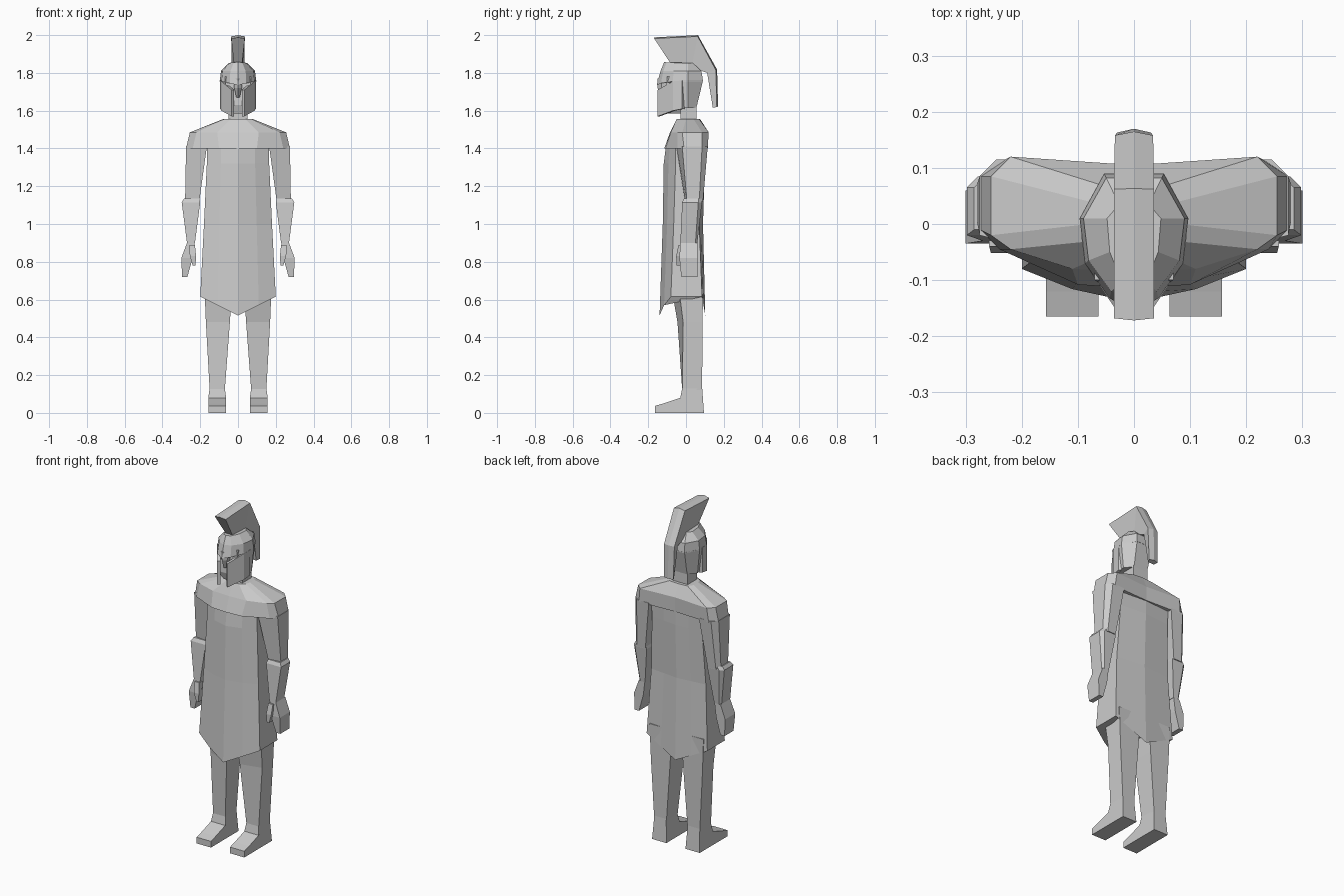
import bpy, bmesh
from mathutils import Vector

old = bpy.data.objects.get("Cube")
if old:
    bpy.data.objects.remove(old, do_unlink=True)

stone = bpy.data.materials.new("plain_grey")
stone.use_nodes = True
stone.diffuse_color = (.6, .6, .6, 1)
stone.node_tree.nodes["Principled BSDF"].inputs["Base Color"].default_value = (.6, .6, .6, 1)


def loft(name, rings, mirrored=False):
    """Skin equal-length rings of points and cap both ends."""
    bm = bmesh.new()
    rows = [[bm.verts.new(point) for point in ring] for ring in rings]
    for low, high in zip(rows, rows[1:]):
        for i in range(len(low)):
            j = (i + 1) % len(low)
            bm.faces.new((low[i], low[j], high[j], high[i]))
    bm.faces.new(rows[0])
    bm.faces.new(rows[-1])
    bmesh.ops.recalc_face_normals(bm, faces=bm.faces)
    mesh = bpy.data.meshes.new(name)
    bm.to_mesh(mesh)
    bm.free()
    mesh.materials.append(stone)
    part = bpy.data.objects.new(name, mesh)
    bpy.context.collection.objects.link(part)
    if mirrored:
        part.modifiers.new("other_side", 'MIRROR')
    return part


def symmetric(half):
    """Close a half outline (front centre to back centre) across x = 0."""
    return half + [(-x, y, z) for x, y, z in reversed(half[1:-1])]


def box_ring(z, left, right, front, back, skew=0, chamfer=0):
    """Level ring; skew moves the outer front corner back, chamfer cuts the outer back."""
    return [(left, front, z), (right, front + skew, z), (right, back - chamfer, z),
            (right - chamfer, back, z), (left, back, z)]


def tunic_ring(z, width, ridge, corner, rear_corner, rear, drop):
    mid = ridge * .6 + corner * .4
    return symmetric([(0, ridge, z - drop), (width * .55, mid, z - drop * .45),
                      (width, corner, z), (width, rear_corner, z),
                      (width * .5, (rear + rear_corner) / 2, z - drop * .5),
                      (0, rear, z - drop)])


# Tunic with pointed hems at front and back
loft("tunic", [tunic_ring(*row) for row in (
    (1.42, .165, -.105, -.055, .09, .10, 0),
    (1.32, .165, -.118, -.055, .085, .10, 0),
    (1.0, .18, -.123, -.065, .07, .09, 0),
    (.615, .2, -.14, -.08, .085, .102, .1))])


# Shoulder mantle
def mantle_ring(z, points):
    return symmetric([(x, y, z) for x, y in points])


loft("shoulders", [
    mantle_ring(1.4, [(0, -.115), (.1, -.108), (.24, -.045), (.275, -.01),
                      (.275, .085), (.23, .115), (0, .105)]),
    mantle_ring(1.485, [(0, -.085), (.11, -.08), (.22, -.045), (.255, -.02),
                        (.255, .085), (.22, .12), (0, .105)]),
    mantle_ring(1.555, [(0, -.05), (.04, -.05), (.07, -.03), (.08, 0),
                        (.08, .04), (.06, .07), (0, .075)])])

# Arms
loft("upper_arm", [box_ring(1.41, .165, .275, -.05, .115, .03, .03),
                   box_ring(1.12, .205, .28, -.005, .09, .01, .02)], True)
loft("forearm", [box_ring(1.135, .205, .285, -.01, .085, 0, .02),
                 box_ring(1.115, .2, .298, -.02, .085, 0, .02),
                 box_ring(.9, .228, .27, -.03, .06, 0, .01)], True)
loft("hand", [box_ring(.9, .23, .27, -.03, .06),
              box_ring(.82, .24, .3, -.035, .06),
              box_ring(.72, .268, .296, -.025, .06)], True)
loft("thumb", [box_ring(.89, .228, .258, -.04, -.01),
               box_ring(.83, .222, .255, -.052, -.02),
               box_ring(.78, .225, .24, -.05, -.02)], True)

# Legs and feet
loft("leg", [box_ring(.68, .03, .178, -.08, .09, .04),
             box_ring(.48, .043, .17, -.045, .088, .03),
             box_ring(.12, .07, .15, -.02, .085)], True)
foot_outline = [(.095, 0), (-.165, 0), (-.165, .037), (-.12, .05),
                (-.03, .08), (-.018, .14), (.085, .14)]
loft("foot", [[(x + (side if z > .1 else 0), y, z) for y, z in foot_outline]
              for x, side in ((.063, .008), (.157, -.008))], True)

# Neck and the face inside the helmet
loft("neck", [box_ring(z, -.05, .05, -.03, .055) for z in (1.52, 1.66)])
loft("face", [box_ring(z, -w, w, front, .02) for z, w, front in
              ((1.585, .03, -.095), (1.63, .055, -.11), (1.78, .07, -.1))])


# Helmet: upper bowl, rear guard, cheek plates and nose guard
def bowl_ring(z, width, tip, side, rear, lift):
    return symmetric([(0, tip, z), (width * .45, (tip + side) / 2 - .02, z + lift * .5),
                      (width * .9, side, z + lift), (width, .01, z + lift),
                      (width * .55, rear, z + lift), (0, rear, z + lift)])


loft("helmet_bowl", [bowl_ring(*row) for row in (
    (1.735, .097, -.155, -.07, .09, .02),
    (1.81, .09, -.135, -.065, .082, 0),
    (1.858, .048, -.115, -.05, .035, -.005))])
loft("helmet_rear", [symmetric([(0, -.04, z), (w * .9, -.065, z), (w, .01, z),
                                (w * .55, rear, z), (0, rear, z)])
                     for z, w, rear in ((1.615, .083, .055), (1.76, .097, .09))])
cheek = [(.094, -.02, 1.76, 1.61), (.088, -.07, 1.755, 1.6), (.034, -.15, 1.71, 1.57)]
loft("cheek_plate", [[(x, y, top), (x, y, bottom),
                      (x - .014, y + .012, bottom), (x - .014, y + .012, top)]
                     for x, y, top, bottom in cheek], True)
loft("nose_guard", [[(0, tip, z), (w, tip + .02, z), (w, -.09, z),
                     (-w, -.09, z), (-w, tip + .02, z)] for z, w, tip in
                    ((1.67, .009, -.135), (1.72, .02, -.15), (1.77, .026, -.15))])


# Crest sweeping from the brow over the back of the helmet
def crest_ring(outer, inner, outer_width, inner_width):
    (oy, oz), (iy, iz) = outer, inner
    out = Vector((0, oy - iy, oz - iz)).normalized() * .007
    ridge = Vector((0, oy, oz)) + out
    return [ridge, (outer_width, oy, oz), (inner_width, iy, iz),
            (-inner_width, iy, iz), (-outer_width, oy, oz)]


loft("crest", [crest_ring(*row) for row in (
    ((-.168, 1.982), (-.085, 1.855), .036, .022),
    ((.062, 1.993), (.03, 1.83), .036, .024),
    ((.158, 1.815), (.112, 1.8), .034, .024),
    ((.163, 1.62), (.142, 1.615), .03, .02))])
